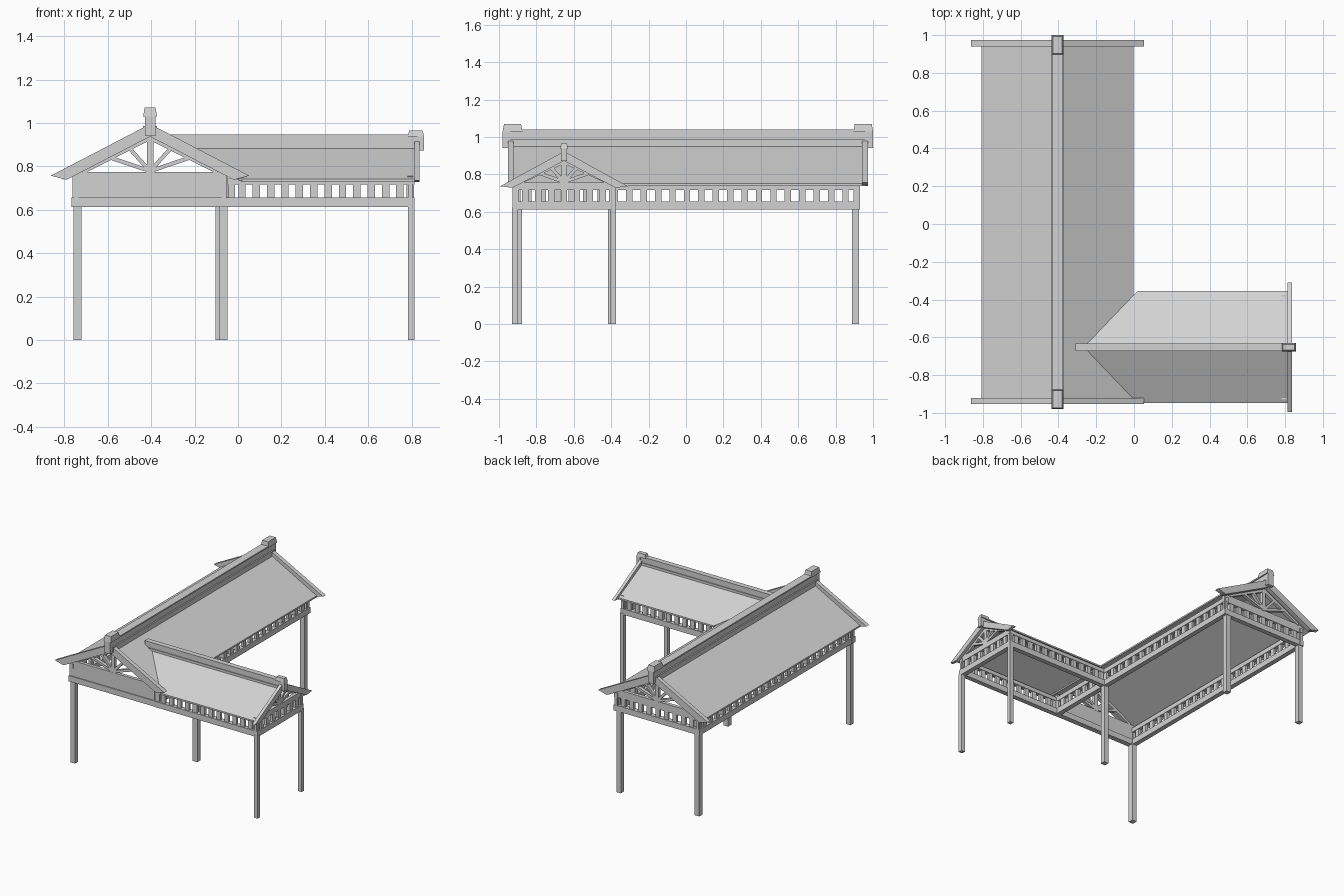
import bpy, bmesh, math
from mathutils import Vector

old = bpy.data.objects.get("Cube")
if old:
    bpy.data.objects.remove(old, do_unlink=True)

grey = bpy.data.materials.new("light_grey")
grey.use_nodes = True
colour = (0.65, 0.65, 0.65, 1)
grey.diffuse_color = colour
grey.node_tree.nodes["Principled BSDF"].inputs["Base Color"].default_value = colour


# Each wing uses u along its ridge and v across it
def main_frame(u, v, z):
    return Vector((v - 0.405, u, z))


def side_frame(u, v, z):
    return Vector((u, v - 0.652, z))


class Part:
    """Collects closed solids into one named object."""

    def __init__(self, name, frame):
        self.name, self.frame, self.bm = name, frame, bmesh.new()

    def loft(self, first, second):
        a = [self.bm.verts.new(self.frame(*p)) for p in first]
        b = [self.bm.verts.new(self.frame(*p)) for p in second]
        n = len(a)
        self.bm.faces.new(a)
        self.bm.faces.new(b[::-1])
        for i in range(n):
            j = (i + 1) % n
            self.bm.faces.new((a[j], a[i], b[i], b[j]))

    def prism(self, profile, u0, u1):
        self.loft([(u0, v, z) for v, z in profile], [(u1, v, z) for v, z in profile])

    def box(self, u0, u1, v0, v1, z0, z1, taper=0.0):
        def ring(z, t):
            return [(u0 + t, v0 + t, z), (u1 - t, v0 + t, z),
                    (u1 - t, v1 - t, z), (u0 + t, v1 - t, z)]
        self.loft(ring(z0, 0), ring(z1, taper))

    def strut(self, start, end, width, u0, u1):
        a, b = Vector(start), Vector(end)
        d = (b - a).normalized()
        n = Vector((-d.y, d.x)) * width / 2
        self.prism([a + n, b + n, b - n, a - n], u0, u1)

    def done(self):
        bmesh.ops.recalc_face_normals(self.bm, faces=self.bm.faces)
        mesh = bpy.data.meshes.new(self.name)
        self.bm.to_mesh(mesh)
        self.bm.free()
        mesh.materials.append(grey)
        bpy.context.collection.objects.link(bpy.data.objects.new(self.name, mesh))


LOW, RAIL, HEAD, TOP = 0.613, 0.656, 0.716, 0.75
T = 0.036


def frieze(name, frame, along, a, b, outer, count, top=TOP):
    """Lower beam, row of slats and upper beam; outer is the signed outside face."""
    part = Part(name, frame)
    s = math.copysign(1, outer)

    def bar(p, q, inset, depth, z0, z1):
        c0, c1 = sorted((outer - s * inset, outer - s * (inset + depth)))
        if along == "u":
            part.box(p, q, c0, c1, z0, z1)
        else:
            part.box(c0, c1, p, q, z0, z1)
    bar(a, b, 0, T, LOW, RAIL)
    bar(a, b, 0.005, T - 0.01, HEAD, top)
    pitch = (b - a) / count
    for i in range(count + 1):
        c = min(max(a + i * pitch, a + 0.018), b - 0.018)
        bar(c - 0.017, c + 0.017, 0.008, 0.02, RAIL, HEAD)
    part.done()


def truss(name, frame, u0, u1, base, apex, slope, spread):
    """King post, fanned struts and rafters in a gable."""
    part = Part(name, frame)
    part.box(u0, u1, -0.015, 0.015, base - 0.005, apex)
    for s in (-1, 1):
        for f in (0.33, 0.62):
            v = spread * f
            part.strut((0, base + 0.004), (s * v, apex - slope * v), 0.018, u0, u1)
        foot = (apex - base) / slope
        part.prism([(0, apex + 0.01), (s * foot, base + 0.01),
                    (s * foot, base - 0.01), (0, apex - 0.02)], u0, u1)
    part.done()


def barge(name, frame, u0, u1, half, tip, apex, inner_half, inner_tip, inner_apex):
    """Pair of sloping boards on a gable edge."""
    part = Part(name, frame)
    for s in (-1, 1):
        part.prism([(0, apex), (s * half, tip),
                    (s * inner_half, inner_tip), (0, inner_apex)], u0, u1)
    part.done()


def roof(name, frame, half, ridge, eave, ridge_ends, eave_ends, thick=0.012):
    part = Part(name, frame)
    for s in (-1, 1):
        quad = [(ridge_ends[0], 0, ridge), (ridge_ends[1], 0, ridge),
                (eave_ends[1], s * half, eave), (eave_ends[0], s * half, eave)]
        part.loft(quad, [(u, v, z - thick) for u, v, z in quad])
    part.done()


def ridge_cap(name, frame, inner, outer, half, low, mid, top):
    """Tapered block over the ridge end, with a tail hanging outside the gable."""
    part = Part(name, frame)
    u0, u1 = sorted((inner, outer))
    part.box(u0, u1, -half, half, mid, top, 0.007)
    tail = outer + (inner - outer) * 0.4
    u0, u1 = sorted((tail, outer))
    part.box(u0, u1, -half * 0.75, half * 0.75, low, mid)
    part.done()


# Main wing roof, ridge beam and gables
roof("main_roof", main_frame, 0.403, 0.966, 0.75, (-0.94, 0.96), (-0.94, 0.96))
ridge = Part("main_ridge_beam", main_frame)
ridge.box(-0.955, 0.975, -0.032, 0.032, 0.945, 0.985)
ridge.box(-0.955, 0.975, -0.022, 0.022, 0.985, 1.03)
ridge.box(-0.955, 0.975, -0.03, 0.03, 1.03, 1.04)
ridge.done()
for side, s in (("front", -1), ("back", 1)):
    end = 0.01 + s * 0.963
    u0, u1 = sorted((end, end - s * 0.032))
    barge(f"main_{side}_barge_boards", main_frame, u0, u1,
          0.457, 0.757, 0.995, 0.385, 0.738, 0.937)
    ridge_cap(f"main_{side}_ridge_cap", main_frame, 0.01 + s * 0.885,
              0.01 + s * 0.99, 0.032, 0.94, 1.03, 1.07)
    face = 0.005 + s * 0.922
    u0, u1 = sorted((face, face - s * 0.025))
    truss(f"main_{side}_truss", main_frame, u0, u1, 0.774, 0.94, 0.533, 0.3)

# Main wing friezes and solid front panel
for side, s in (("left_edge", -1), ("right_edge", 1)):
    frieze(f"main_{side}_frieze", main_frame, "u", -0.92, 0.93, s * 0.358, 24)
frieze("main_back_frieze", main_frame, "v", -0.358, 0.358, 0.928, 10, 0.774)
panel = Part("main_front_panel", main_frame)
panel.box(-0.925, -0.885, -0.362, 0.358, LOW, RAIL)
panel.box(-0.918, -0.893, -0.358, 0.352, RAIL, 0.774)
panel.done()

# Side wing roof cut along the valleys, ridge beam and gable
roof("side_roof", side_frame, 0.296, 0.892, 0.742, (-0.265, 0.82), (0.018, 0.82))
ridge = Part("side_ridge_beam", side_frame)
ridge.box(-0.31, 0.83, -0.02, 0.02, 0.875, 0.9)
ridge.box(-0.31, 0.83, -0.014, 0.014, 0.9, 0.938)
ridge.box(-0.31, 0.83, -0.02, 0.02, 0.938, 0.946)
ridge.done()
barge("side_barge_boards", side_frame, 0.813, 0.836,
      0.342, 0.736, 0.923, 0.275, 0.728, 0.872)
ridge_cap("side_ridge_cap", side_frame, 0.782, 0.857, 0.022, 0.872, 0.938, 0.966)
truss("side_truss", side_frame, 0.785, 0.806, 0.755, 0.877, 0.51, 0.22)

# Side wing friezes
for side, s in (("front", -1), ("back", 1)):
    frieze(f"side_{side}_frieze", side_frame, "u", -0.048, 0.812, s * 0.276, 13, 0.745)
frieze("side_gable_frieze", side_frame, "v", -0.276, 0.276, 0.812, 8, 0.756)

# Posts
posts = {
    "main_front_post": (-0.739, -0.896, 0.019),
    "main_back_outer_post": (-0.739, 0.906, 0.019),
    "main_back_inner_post": (-0.085, 0.906, 0.019),
    "inner_corner_post": (-0.067, -0.398, 0.019),
    "side_front_post": (0.799, -0.914, 0.015),
    "side_back_post": (0.799, -0.388, 0.015),
}
for name, (x, y, r) in posts.items():
    post = Part(name, lambda a, b, z: Vector((a, b, z)))
    post.box(x - r, x + r, y - r, y + r, 0, LOW + 0.01)
    post.done()
